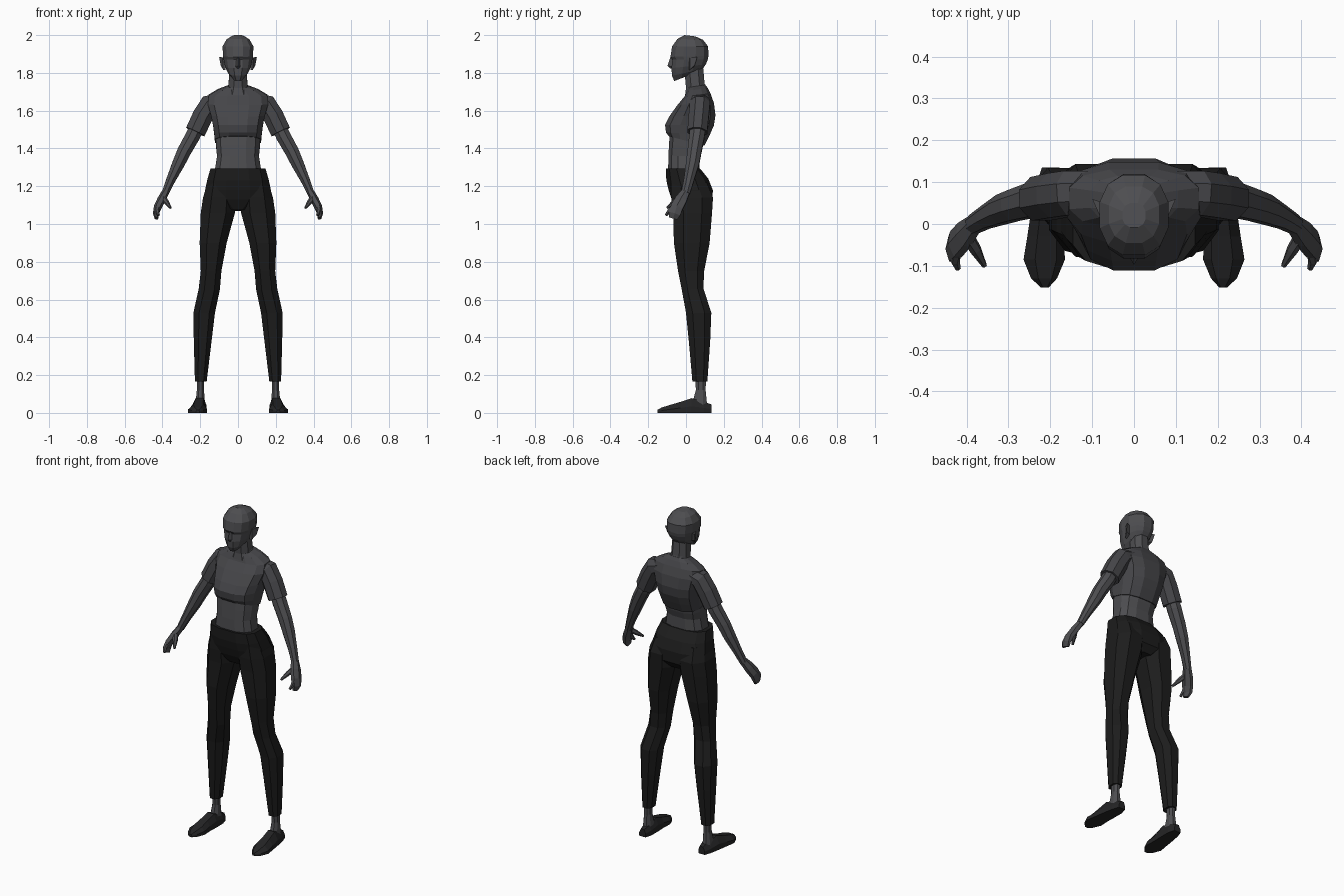
import bpy, bmesh, math
from mathutils import Vector


def material(name, r, g, b):
    m = bpy.data.materials.new(name)
    m.diffuse_color = (r, g, b, 1)
    return m


SKIN = material("skin grey", 0.075, 0.075, 0.081)
SHIRT = material("shirt grey", 0.060, 0.060, 0.066)
PANTS = material("trouser black", 0.012, 0.012, 0.012)
SHOE = material("shoe black", 0.018, 0.018, 0.019)


def skin_rings(name, rings, mat, mirror=False):
    """Bridge equal-length point rings, cap the ends, optionally mirror in x."""
    bm = bmesh.new()
    vs = [[bm.verts.new(p) for p in r] for r in rings]
    n = len(vs[0])
    for a, b in zip(vs, vs[1:]):
        for i in range(n):
            j = (i + 1) % n
            bm.faces.new((a[i], a[j], b[j], b[i]))
    bm.faces.new(vs[0])
    bm.faces.new(vs[-1])
    bmesh.ops.recalc_face_normals(bm, faces=bm.faces)
    me = bpy.data.meshes.new(name)
    bm.to_mesh(me)
    bm.free()
    me.materials.append(mat)
    ob = bpy.data.objects.new(name, me)
    bpy.context.collection.objects.link(ob)
    if mirror:
        mod = ob.modifiers.new("mirror", 'MIRROR')
        mod.use_mirror_merge = False
    return ob


def body(name, levels, mat, n=12, power=0.8, mirror=False):
    """Stacked rings: (z front, z back, x min, x max, y front, y back)."""
    rings = []
    k = 1 / math.cos(math.pi / n) ** power
    for zf, zb, x0, x1, yf, yb in levels:
        ring = []
        for i in range(n):
            a = (i + 0.5) * 2 * math.pi / n
            c, s = math.cos(a), math.sin(a)
            c = math.copysign(abs(c) ** power, c) * k
            s = math.copysign(abs(s) ** power, s) * k
            ring.append(((x0 + x1) / 2 + c * (x1 - x0) / 2,
                         (yf + yb) / 2 + s * (yb - yf) / 2,
                         zf + (zb - zf) * (s + 1) / 2))
        rings.append(ring)
    return skin_rings(name, rings, mat, mirror)


def sym(levels):
    return [(zf, zb, -w, w, yf, yb) for zf, zb, w, yf, yb in levels]


def limb(name, path, mat, n=8):
    """Tube along a path: (x, y, z, radius towards y, radius across); mirrored."""
    pts = [Vector(p[:3]) for p in path]
    rings = []
    for i, p in enumerate(pts):
        t = (pts[min(i + 1, len(pts) - 1)] - pts[max(i - 1, 0)]).normalized()
        u = Vector((0, 1, 0))
        u = (u - t * u.dot(t)).normalized()
        v = t.cross(u)
        ry, rx = path[i][3:]
        angs = [(k + 0.5) * 2 * math.pi / n for k in range(n)]
        rings.append([p + u * ry * 1.05 * math.cos(a) + v * rx * 1.05 * math.sin(a)
                      for a in angs])
    return skin_rings(name, rings, mat, True)


# Head, neck and face
body("head", sym([
    (1.757, 1.80, 0.030, -0.062, 0.050), (1.785, 1.82, 0.052, -0.074, 0.088),
    (1.825, 1.845, 0.068, -0.077, 0.105), (1.870, 1.87, 0.076, -0.072, 0.115),
    (1.885, 1.89, 0.079, -0.082, 0.119), (1.940, 1.94, 0.082, -0.074, 0.117),
    (1.980, 1.975, 0.060, -0.045, 0.090), (2.000, 1.993, 0.028, -0.008, 0.050)]),
    SKIN, 12, 0.85)
body("neck", sym([
    (1.68, 1.70, 0.070, -0.005, 0.110), (1.72, 1.745, 0.050, 0.000, 0.098),
    (1.83, 1.84, 0.046, -0.010, 0.090)]), SKIN, 8, 0.9)
skin_rings("nose", [
    [(-0.008, -0.070, 1.885), (0.008, -0.070, 1.885), (0, -0.082, 1.885)],
    [(-0.016, -0.070, 1.832), (0.016, -0.070, 1.832), (0, -0.098, 1.838)],
    [(-0.010, -0.070, 1.822), (0.010, -0.070, 1.822), (0, -0.082, 1.822)]], SKIN)
skin_rings("ear", [
    [(0.066, 0.015, 1.815), (0.066, 0.040, 1.83), (0.070, 0.050, 1.88), (0.070, 0.015, 1.88)],
    [(0.078, 0.020, 1.815), (0.092, 0.046, 1.84), (0.100, 0.060, 1.885), (0.082, 0.020, 1.88)]],
    SKIN, True)

# Torso: bare waist and cropped shirt
body("waist", sym([
    (1.27, 1.27, 0.125, -0.095, 0.070), (1.36, 1.36, 0.111, -0.093, 0.072),
    (1.42, 1.40, 0.116, -0.090, 0.086), (1.49, 1.46, 0.120, -0.085, 0.100)]), SKIN, 12, 0.75)
body("shirt", sym([
    (1.465, 1.415, 0.122, -0.092, 0.098), (1.485, 1.47, 0.126, -0.106, 0.125),
    (1.525, 1.52, 0.132, -0.111, 0.147), (1.57, 1.575, 0.142, -0.088, 0.156),
    (1.63, 1.64, 0.160, -0.045, 0.148), (1.675, 1.69, 0.155, -0.008, 0.130),
    (1.705, 1.72, 0.105, 0.004, 0.115), (1.722, 1.738, 0.058, 0.008, 0.102)]),
    SHIRT, 12, 0.75)

# Arms and hands
limb("sleeve", [
    (0.085, 0.078, 1.655, 0.050, 0.040), (0.150, 0.074, 1.632, 0.055, 0.056),
    (0.185, 0.068, 1.575, 0.055, 0.056), (0.226, 0.060, 1.488, 0.054, 0.055)], SHIRT)
limb("arm", [
    (0.205, 0.065, 1.54, 0.040, 0.038), (0.240, 0.058, 1.465, 0.042, 0.040),
    (0.285, 0.045, 1.385, 0.038, 0.038), (0.315, 0.035, 1.320, 0.036, 0.034),
    (0.355, 0.016, 1.235, 0.028, 0.025), (0.386, -0.002, 1.163, 0.024, 0.019)], SKIN)
limb("palm", [
    (0.384, -0.002, 1.168, 0.024, 0.019), (0.405, -0.025, 1.130, 0.034, 0.021),
    (0.425, -0.048, 1.090, 0.036, 0.020), (0.435, -0.060, 1.055, 0.034, 0.015),
    (0.431, -0.068, 1.030, 0.024, 0.010)], SKIN, 6)
limb("thumb", [
    (0.398, -0.030, 1.140, 0.016, 0.016), (0.378, -0.062, 1.115, 0.014, 0.013),
    (0.357, -0.100, 1.085, 0.006, 0.006)], SKIN, 6)
limb("forefinger", [
    (0.424, -0.060, 1.095, 0.014, 0.014), (0.428, -0.088, 1.070, 0.012, 0.011),
    (0.421, -0.106, 1.046, 0.007, 0.007)], SKIN, 6)

# Trousers: hips and legs
body("hips", sym([
    (1.293, 1.293, 0.146, -0.107, 0.075), (1.23, 1.24, 0.162, -0.104, 0.118),
    (1.18, 1.18, 0.174, -0.092, 0.142), (1.13, 1.11, 0.165, -0.076, 0.140),
    (1.075, 1.07, 0.060, -0.045, 0.110)]), PANTS, 12, 0.75)
body("leg", [
    (1.22, 1.22, 0.040, 0.160, -0.080, 0.110), (1.14, 1.14, 0.015, 0.185, -0.078, 0.143),
    (1.06, 1.06, 0.016, 0.197, -0.068, 0.138), (0.90, 0.90, 0.060, 0.203, -0.064, 0.125),
    (0.75, 0.75, 0.088, 0.197, -0.042, 0.096), (0.65, 0.66, 0.096, 0.208, -0.022, 0.092),
    (0.53, 0.53, 0.122, 0.236, 0.000, 0.134), (0.38, 0.38, 0.140, 0.234, 0.015, 0.128),
    (0.165, 0.165, 0.166, 0.228, 0.034, 0.113)], PANTS, 8, 0.85, True)

# Ankles and shoes
body("ankle", [
    (0.20, 0.20, 0.178, 0.218, 0.050, 0.106), (0.12, 0.12, 0.180, 0.218, 0.052, 0.104),
    (0.04, 0.04, 0.174, 0.226, 0.030, 0.112)], SKIN, 8, 0.9, True)
shoe = []
for y, x0, x1, h in [(0.135, 0.178, 0.220, 0.045), (0.095, 0.166, 0.234, 0.058),
                     (0.030, 0.166, 0.246, 0.078), (-0.030, 0.168, 0.255, 0.058),
                     (-0.085, 0.165, 0.264, 0.042), (-0.130, 0.184, 0.246, 0.028),
                     (-0.152, 0.204, 0.222, 0.016)]:
    w = x1 - x0
    shoe.append([(x0, y, 0), (x1, y, 0), (x1, y, h * 0.45),
                 (x1 - w * 0.28, y, h), (x0 + w * 0.2, y, h), (x0, y, h * 0.5)])
skin_rings("shoe", shoe, SHOE, True)
